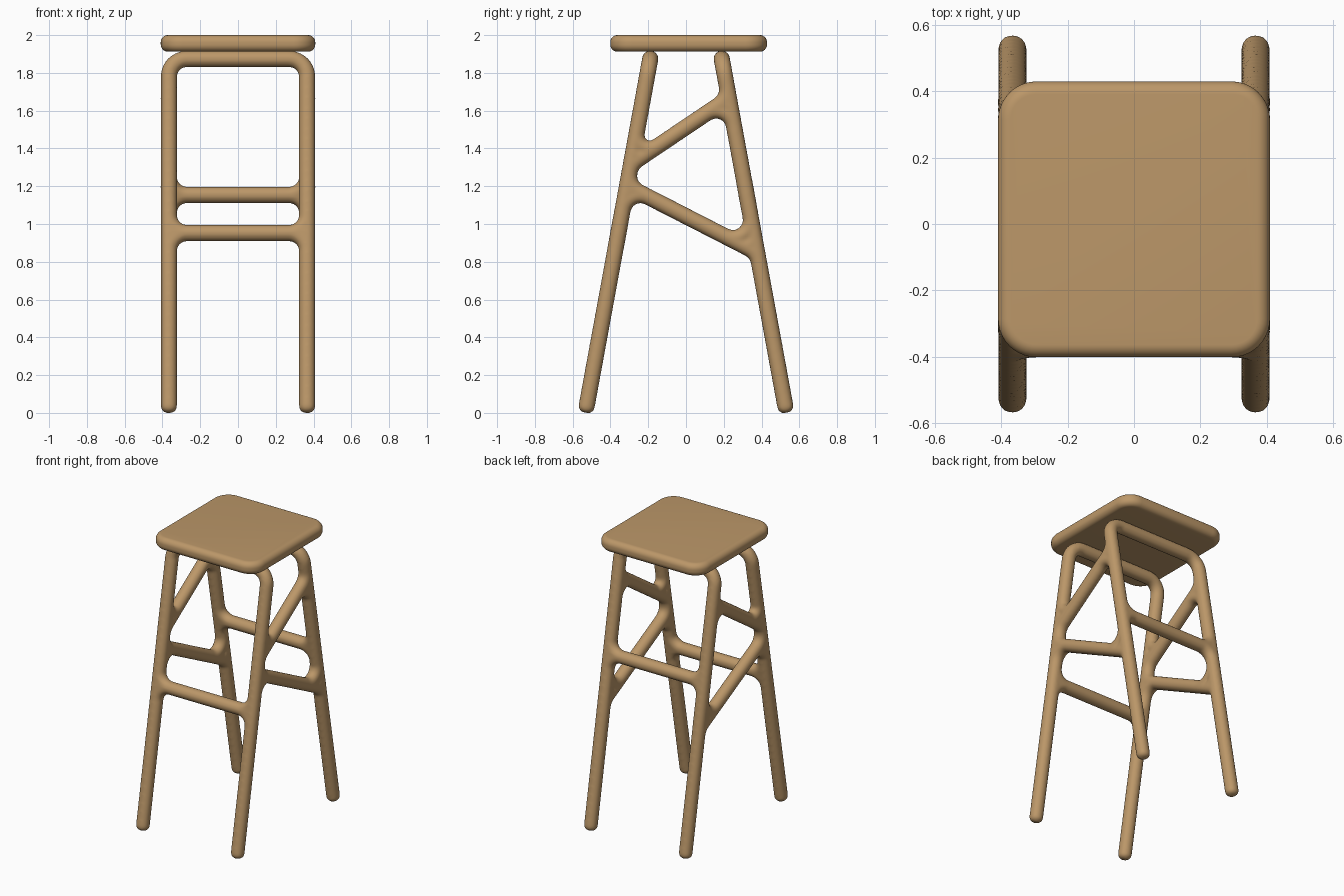
import bpy, bmesh, math
from mathutils import Vector

if "Cube" in bpy.data.objects:
    bpy.data.objects.remove(bpy.data.objects["Cube"])

R = 0.0435          # rod radius
BEND = 0.095        # centre-line radius of bends and joint fillets
LEG_X = 0.366
TOP_Z = 1.874

wood = bpy.data.materials.new("warm wood")
wood.diffuse_color = (0.50, 0.31, 0.14, 1)
wood.use_nodes = True
wood.node_tree.nodes["Principled BSDF"].inputs["Base Color"].default_value = wood.diffuse_color


def leg_y(z):
    """Distance of the leaning leg's centre line from y = 0 at height z."""
    return 0.525 - 0.183 * (z - 0.04)


def tube(bm, pts, normal, radii, seg=24):
    """Closed round tube swept along a planar path with the given plane normal."""
    rings = []
    for i, p in enumerate(pts):
        t = (pts[min(i + 1, len(pts) - 1)] - pts[max(i - 1, 0)]).normalized()
        side = t.cross(normal).normalized()
        rings.append([bm.verts.new(p + radii[i] * (math.cos(a) * normal + math.sin(a) * side))
                      for a in (2 * math.pi * k / seg for k in range(seg))])
    for a, b in zip(rings, rings[1:]):
        for k in range(seg):
            j = (k + 1) % seg
            bm.faces.new((a[k], a[j], b[j], b[k]))
    bm.faces.new(rings[0][::-1])
    bm.faces.new(rings[-1])


def arc(p, d1, d2, bend, steps=10):
    """Arc tangent to the two directions leaving corner p."""
    d1, d2 = d1.normalized(), d2.normalized()
    half = d1.angle(d2) / 2
    bis = (d1 + d2).normalized()
    across = (d1 - d2).normalized()
    c = p + bis * bend / math.sin(half)
    sweep = math.pi / 2 - half
    return [c + bend * (-bis * math.cos(a) + across * math.sin(a))
            for a in (sweep * (1 - 2 * i / steps) for i in range(steps + 1))]


def fillet(bm, p, d1, d2, bend=BEND):
    """Rounded web in a joint, from nested bent tubes."""
    n = d1.cross(d2).normalized()
    for b in (bend, bend * 0.5):
        pts = arc(p, d1, d2, b)
        tube(bm, pts, n, [R] * len(pts))


def brace(bm, a, b, dir_a, dir_b, bends):
    """Straight rod from leg to leg, filleted above and below at each end."""
    n = (b - a).cross(dir_a).normalized()
    tube(bm, [a, b], n, [R, R])
    for p, d, leg, pair in ((a, b - a, dir_a, bends[:2]), (b, a - b, dir_b, bends[2:])):
        fillet(bm, p, d, leg, pair[0])
        fillet(bm, p, d, -leg, pair[1])


def finish(name, bm):
    bmesh.ops.recalc_face_normals(bm, faces=bm.faces)
    me = bpy.data.meshes.new(name)
    bm.to_mesh(me)
    bm.free()
    me.materials.append(wood)
    ob = bpy.data.objects.new(name, me)
    bpy.context.collection.objects.link(ob)
    return ob


# Leg frame: front and back inverted U rods with a cross bar each
bm = bmesh.new()
for s, bar_z in ((-1, 0.952), (1, 1.154)):
    def on_leg(x, z):
        return Vector((x, s * leg_y(z), z))
    up = (on_leg(0, 1) - on_leg(0, 0)).normalized()
    xdir = Vector((1, 0, 0))
    normal = xdir.cross(up).normalized()
    # rounded foot, then bend; mirrored for the other leg
    edge = 0.033
    path, radii = [], []
    for i in range(7):
        a = math.pi / 2 * i / 6
        path.append(on_leg(-LEG_X, 0.001) + up * edge * (1 - math.cos(a)))
        radii.append(R - edge + edge * math.sin(a))
    bend = arc(on_leg(-LEG_X, TOP_Z), -up, xdir, BEND, 14)
    path += bend
    radii += [R] * len(bend)
    path += [Vector((-p.x, p.y, p.z)) for p in reversed(path)]
    radii += radii[::-1]
    tube(bm, path, normal, radii)
    brace(bm, on_leg(-LEG_X, bar_z), on_leg(LEG_X, bar_z), up, up, [BEND] * 4)

# Side braces: one rising to the back, one falling to the back
for x in (-LEG_X, LEG_X):
    up_f = Vector((0, 0.183, 1)).normalized()
    up_b = Vector((0, -0.183, 1)).normalized()
    for zf, zb, bends in ((1.317, 1.666, (0.07, BEND, BEND, BEND)),
                          (1.201, 0.848, (BEND, BEND, BEND, BEND))):
        brace(bm, Vector((x, -leg_y(zf), zf)), Vector((x, leg_y(zb), zb)), up_f, up_b, bends)

# Melt the rods into one smooth body
frame = finish("leg_frame", bm)
remesh = frame.modifiers.new("merge rods", 'REMESH')
remesh.mode = 'VOXEL'
remesh.voxel_size = 0.01
remesh.use_smooth_shade = True
soften = frame.modifiers.new("soften joints", 'SMOOTH')
soften.factor = 0.5
soften.iterations = 5

# Seat: rounded square slab with rounded rim
bm = bmesh.new()
HX, HY, CORNER, RIM, Z0, Z1, CY = 0.409, 0.415, 0.115, 0.038, 1.912, 2.0, 0.014
profile = []
for i in range(9):
    a = math.pi / 2 * i / 8
    profile.append((RIM * (1 - math.sin(a)), Z0 + RIM * (1 - math.cos(a))))
profile += [(d, Z0 + Z1 - z) for d, z in reversed(profile)]
rings = []
for d, z in profile:
    ring = []
    for q, (sx, sy) in enumerate(((1, 1), (-1, 1), (-1, -1), (1, -1))):
        for k in range(11):
            a = math.pi / 2 * (q + k / 10)
            ring.append(bm.verts.new((sx * (HX - CORNER) + (CORNER - d) * math.cos(a),
                                      CY + sy * (HY - CORNER) + (CORNER - d) * math.sin(a), z)))
    rings.append(ring)
for a, b in zip(rings, rings[1:]):
    for k in range(len(a)):
        j = (k + 1) % len(a)
        bm.faces.new((a[k], a[j], b[j], b[k]))
bm.faces.new(rings[0][::-1])
bm.faces.new(rings[-1])
seat = finish("seat", bm)
bpy.context.view_layer.objects.active = seat
seat.select_set(True)
bpy.ops.object.shade_smooth_by_angle(angle=math.radians(40))
